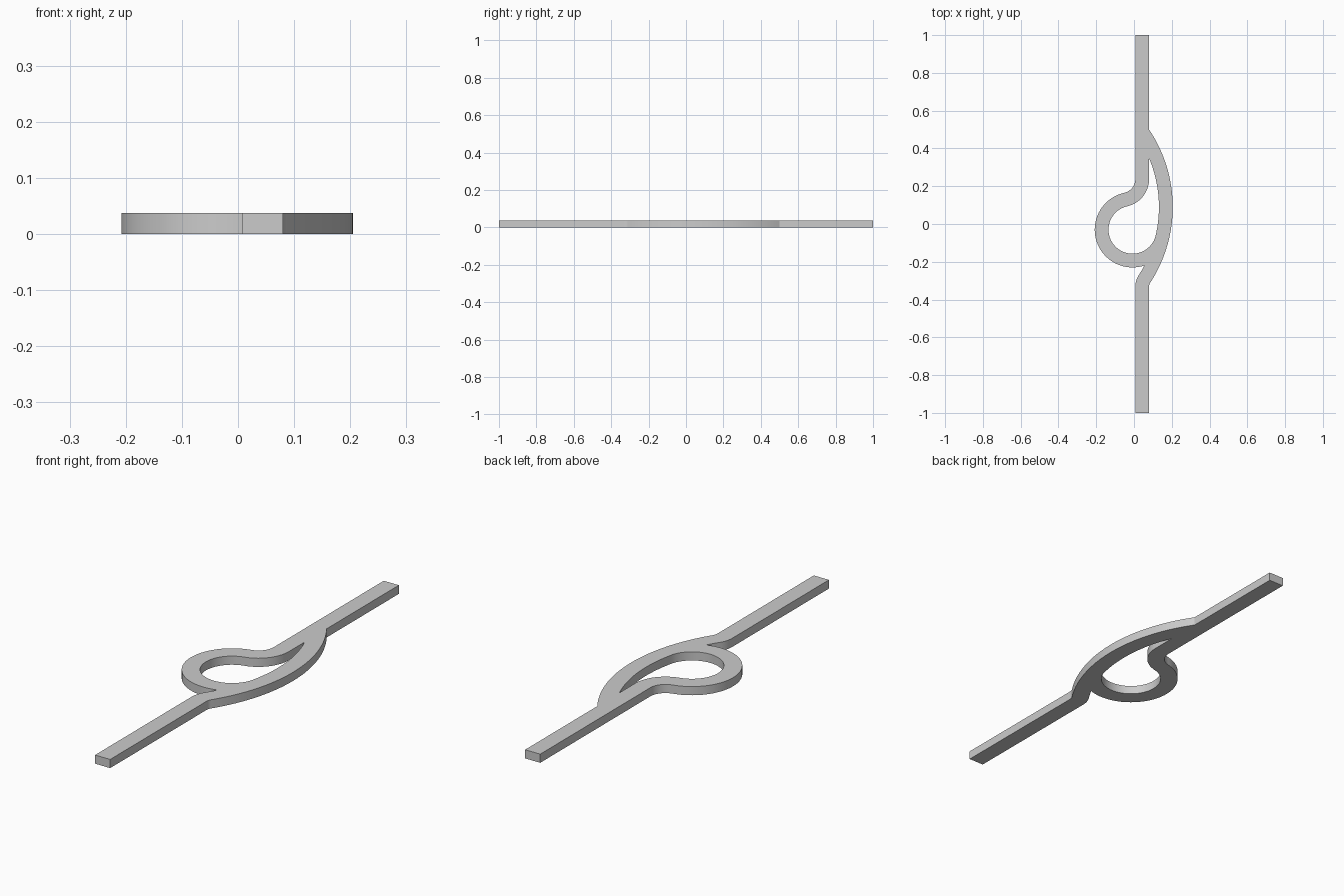
import bpy, bmesh
from math import sqrt, atan2, cos, sin, pi, radians
from mathutils import Vector

if "Cube" in bpy.data.objects:
    bpy.data.objects.remove(bpy.data.objects["Cube"], do_unlink=True)

THICK = 0.038
X0, X1 = 0.007, 0.08          # edges of the straight bar
W = X1 - X0
BOW, BOW_R = Vector((-0.53, 0.09)), 0.735    # bowed strip: centre, outer radius
RING, RING_R = Vector((-0.008, -0.03)), 0.2  # ring: centre, outer radius
NECK_R, FOOT_R = 0.075, 0.11                 # blends into the bar


def arc(c, r, a, b, n=24):
    """Points on an arc from angle a to angle b."""
    return [Vector((c.x + r * cos(a + (b - a) * i / n),
                    c.y + r * sin(a + (b - a) * i / n))) for i in range(n + 1)]


def angle(c, p):
    return atan2(p.y - c.y, p.x - c.x)


def on_circle(c, r, x, side):
    return Vector((x, c.y + side * sqrt(r * r - (x - c.x) ** 2)))


# Centres of the blends, tangent to the ring and to the bow
neck = on_circle(RING, RING_R + NECK_R, X0 - NECK_R, 1)
foot = on_circle(BOW, BOW_R - W + FOOT_R, X0 + FOOT_R, -1)
neck_a = angle(RING, neck)
foot_a = angle(BOW, foot)
bow_top = angle(BOW, on_circle(BOW, BOW_R, X1, 1))
tip_a = angle(BOW, on_circle(BOW, BOW_R - W, X1, 1))
join_a = angle(BOW, RING)

# Sharp notch where the outer ring meets the inner edge of the bow
d = RING - BOW
dist, r_in = d.length, BOW_R - W
along = (dist ** 2 + r_in ** 2 - RING_R ** 2) / (2 * dist)
across = sqrt(r_in ** 2 - along ** 2)
u = d / dist
notch = BOW + u * along + Vector((u.y, -u.x)) * across

# Outer outline
outer = [Vector((X0, -1)), Vector((X1, -1))]
outer += arc(foot, FOOT_R - W, pi, foot_a + pi, 8)
outer += arc(BOW, BOW_R, foot_a, bow_top, 40)
outer += [Vector((X1, 1)), Vector((X0, 1))]
outer += arc(neck, NECK_R, 0, neck_a - pi, 12)
outer += arc(RING, RING_R, neck_a, angle(RING, notch) + 2 * pi, 48)
outer += arc(BOW, r_in, angle(BOW, notch), foot_a, 6)
outer += arc(foot, FOOT_R, foot_a + pi, pi, 10)

# Teardrop opening
hole = arc(BOW, r_in, tip_a, join_a, 30)
hole += arc(RING, RING_R - W, join_a, neck_a - 2 * pi, 48)
hole += arc(neck, NECK_R + W, neck_a - pi, 0, 14)


def add_loop(bm, pts):
    clean = [p for i, p in enumerate(pts) if (p - pts[i - 1]).length > 0.001]
    vs = [bm.verts.new((p.x, p.y, 0)) for p in clean]
    return [bm.edges.new((vs[i - 1], v)) for i, v in enumerate(vs)]


# Fill the profile and extrude it to a plate
bm = bmesh.new()
edges = add_loop(bm, outer) + add_loop(bm, hole)
bmesh.ops.triangle_fill(bm, edges=edges, use_beauty=True, use_dissolve=False)
ext = bmesh.ops.extrude_face_region(bm, geom=bm.faces[:], use_keep_orig=True)
top = [g for g in ext["geom"] if isinstance(g, bmesh.types.BMVert)]
bmesh.ops.translate(bm, verts=top, vec=(0, 0, THICK))
bmesh.ops.recalc_face_normals(bm, faces=bm.faces[:])

mesh = bpy.data.meshes.new("looped_bar")
bm.to_mesh(mesh)
bm.free()
bar = bpy.data.objects.new("looped_bar", mesh)
bpy.context.collection.objects.link(bar)

# Plain grey
mat = bpy.data.materials.new("plain_grey")
mat.use_nodes = True
grey = (0.6, 0.6, 0.6, 1)
mat.diffuse_color = grey
mat.node_tree.nodes["Principled BSDF"].inputs["Base Color"].default_value = grey
mesh.materials.append(mat)

bpy.ops.object.select_all(action="DESELECT")
bar.select_set(True)
bpy.context.view_layer.objects.active = bar
bpy.ops.object.shade_smooth_by_angle(angle=radians(25))
